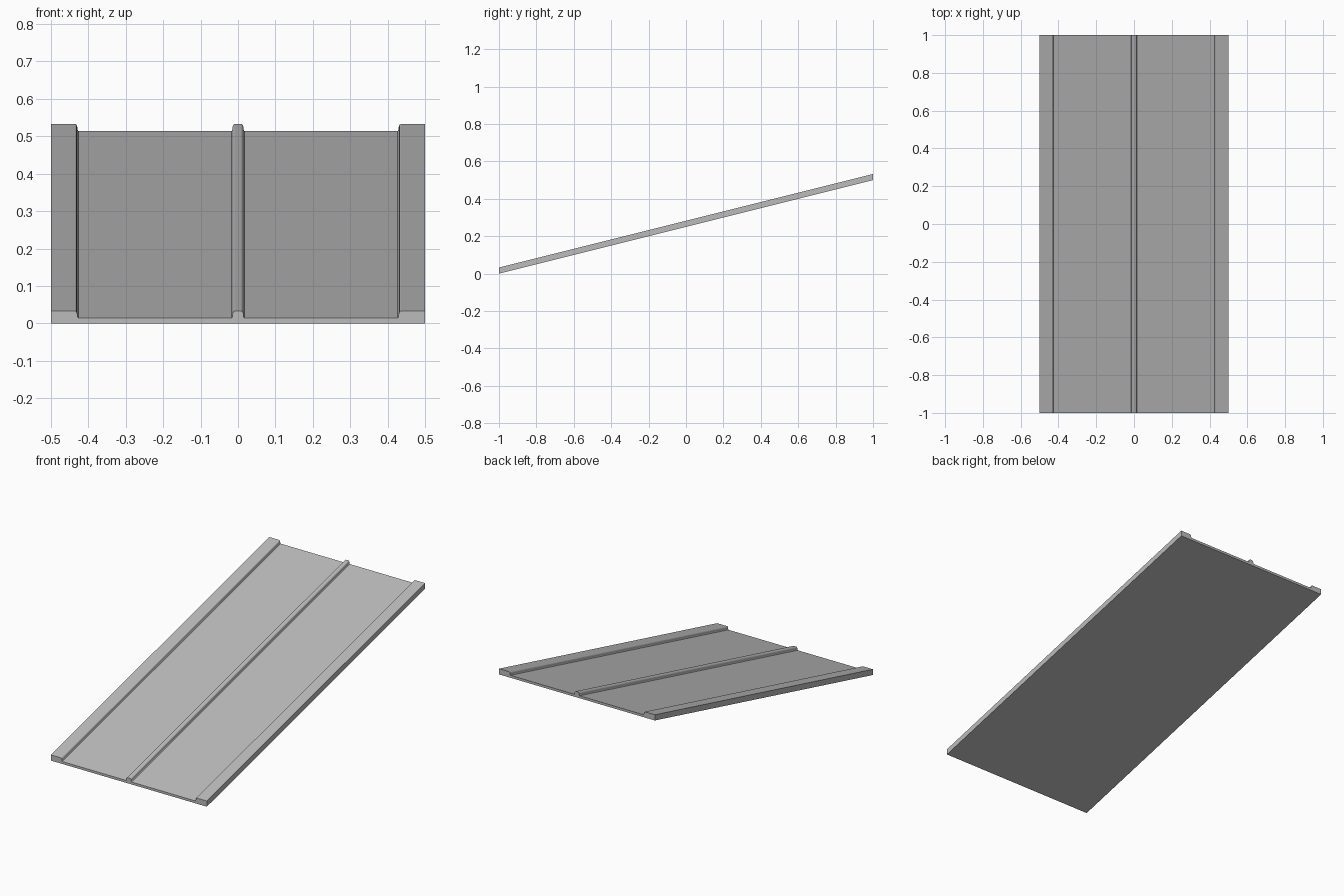
import bpy
import bmesh

cube = bpy.data.objects.get("Cube")
if cube:
    bpy.data.objects.remove(cube, do_unlink=True)

RISE = 0.5      # height gained from front to back
PANEL = 0.014   # panel thickness
RAIL = 0.033    # rail height

grey = bpy.data.materials.new("plain grey")
grey.use_nodes = True
colour = (0.5, 0.5, 0.5, 1)
grey.diffuse_color = colour
grey.node_tree.nodes["Principled BSDF"].inputs["Base Color"].default_value = colour


def rail_edge(x, side):
    """Rounded rail edge from top to panel; side is the direction it faces."""
    steps = [(-0.005, RAIL), (-0.002, RAIL - 0.002), (0, RAIL - 0.006),
             (0.001, PANEL + 0.004), (0.003, PANEL)]
    return [(x + side * dx, z) for dx, z in steps]


# Cross-section: centre rail, panel, raised border, mirrored to the other side
half = rail_edge(0.014, 1) + rail_edge(0.43, -1)[::-1] + [(0.5, RAIL), (0.5, 0)]
profile = half + [(-x, z) for x, z in reversed(half)]

# Sweep the section up the slope with upright ends
bm = bmesh.new()
front, back = [[bm.verts.new((x, y, z + RISE * (y + 1) / 2)) for x, z in profile]
               for y in (-1, 1)]
bm.faces.new(front)
bm.faces.new(back[::-1])
for i in range(len(profile)):
    j = (i + 1) % len(profile)
    bm.faces.new((front[i], back[i], back[j], front[j]))
bmesh.ops.recalc_face_normals(bm, faces=bm.faces)

mesh = bpy.data.meshes.new("ramp_panel")
bm.to_mesh(mesh)
bm.free()
mesh.materials.append(grey)
ramp = bpy.data.objects.new("ramp_panel", mesh)
bpy.context.collection.objects.link(ramp)
